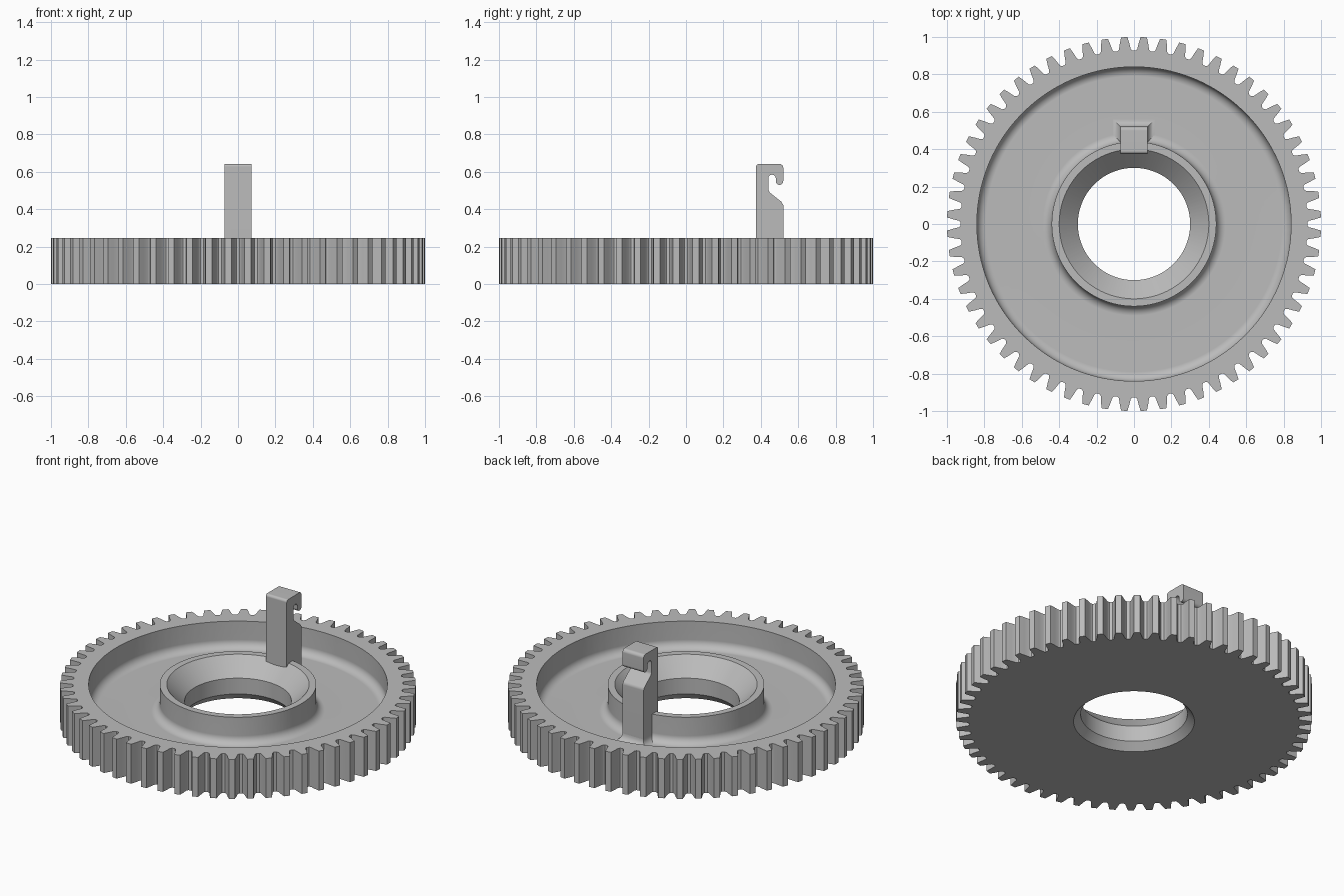
import bpy, bmesh, math
from math import pi, cos, sin

cube = bpy.data.objects.get("Cube")
if cube:
    bpy.data.objects.remove(cube, do_unlink=True)

grey = bpy.data.materials.new("plain grey")
grey.use_nodes = True
colour = (0.5, 0.5, 0.5, 1)
grey.diffuse_color = colour
grey.node_tree.nodes["Principled BSDF"].inputs["Base Color"].default_value = colour

HEIGHT, FLOOR, FILLET = 0.245, 0.08, 0.05
TEETH = 60


def finish(name, bm, angle=30):
    """Turn a bmesh into a smooth-shaded object with sharp edges kept."""
    bmesh.ops.recalc_face_normals(bm, faces=bm.faces)
    mesh = bpy.data.meshes.new(name)
    bm.to_mesh(mesh)
    bm.free()
    mesh.materials.append(grey)
    obj = bpy.data.objects.new(name, mesh)
    bpy.context.collection.objects.link(obj)
    bpy.ops.object.select_all(action='DESELECT')
    obj.select_set(True)
    bpy.context.view_layer.objects.active = obj
    bpy.ops.object.shade_smooth_by_angle(angle=math.radians(angle))
    weighted = obj.modifiers.new("Flat face normals", 'WEIGHTED_NORMAL')
    weighted.keep_sharp = True
    return obj


def arc(cx, cy, r, start, end, steps=6):
    """Points along a circular arc, angles in degrees."""
    angles = [math.radians(start + (end - start) * i / steps) for i in range(steps + 1)]
    return [(cx + r * cos(a), cy + r * sin(a)) for a in angles]


def bridge(bm, a, b):
    for i in range(len(a)):
        j = (i + 1) % len(a)
        bm.faces.new((a[i], a[j], b[j], b[i]))


# Gear wheel: toothed outline outside, turned profile inside
half_tooth = [(-0.043, 0.927), (-0.034, 0.936), (-0.026, 0.968), (-0.017, 1.0)]
tooth = half_tooth + [(-a, r) for a, r in reversed(half_tooth)]
outline = [((i + 0.5) * 2 * pi / TEETH + a, r) for i in range(TEETH) for a, r in tooth]

profile = [(None, 0), (None, HEIGHT), (0.84, HEIGHT)]
profile += arc(0.84 - FILLET, FLOOR + FILLET, FILLET, 0, -90)      # recess wall to floor
profile += arc(0.44 + FILLET, FLOOR + FILLET, FILLET, 270, 180)    # floor to hub wall
profile += [(0.44, HEIGHT), (0.40, HEIGHT), (0.30, 0.143), (0.30, 0.045), (0.34, 0)]

bm = bmesh.new()
rings = []
for radius, z in profile:
    rings.append([bm.verts.new(((radius or r) * cos(a), (radius or r) * sin(a), z))
                  for a, r in outline])
for k, ring in enumerate(rings):
    bridge(bm, ring, rings[(k + 1) % len(rings)])
finish("gear_wheel", bm)

# Hooked clip: side profile in (y, z), extruded across x
HALF, INNER, OUTER, TOP = 0.072, 0.375, 0.52, 0.642
side = [(INNER, 0.16)]
side += arc(INNER + 0.015, TOP - 0.015, 0.015, 180, 90, 4)
side += arc(OUTER - 0.02, TOP - 0.02, 0.02, 90, 0, 4)
side += arc(OUTER - 0.02, 0.55, 0.02, 0, -180, 8)         # rounded hook lip
side += arc(0.46, 0.565, 0.02, 0, 180, 8)                 # notch ceiling
side += [(0.44, 0.505), (0.447, 0.49), (0.51, 0.44), (OUTER, 0.422),
         (OUTER, FLOOR - 0.02), (0.42, FLOOR - 0.02), (0.42, 0.16)]

bm = bmesh.new()
ends = [[bm.verts.new((x, y, z)) for y, z in side] for x in (-HALF, HALF)]
bridge(bm, *ends)
for end in ends:
    bm.faces.new(end)
finish("hooked_clip", bm)

# Flared fillet around the foot of the clip
FLARE = 0.04
bm = bmesh.new()
levels = []
for out, z in arc(FLARE, FLOOR + FLARE, FLARE, 180, 270):
    x, y = HALF + out, OUTER + out
    levels.append([bm.verts.new(p) for p in
                   ((-x, 0.42, z), (x, 0.42, z), (x, y, z), (-x, y, z))])
for lower, upper in zip(levels, levels[1:]):
    bridge(bm, lower, upper)
bm.faces.new(levels[0])
bm.faces.new(levels[-1])
finish("clip_foot_fillet", bm)
